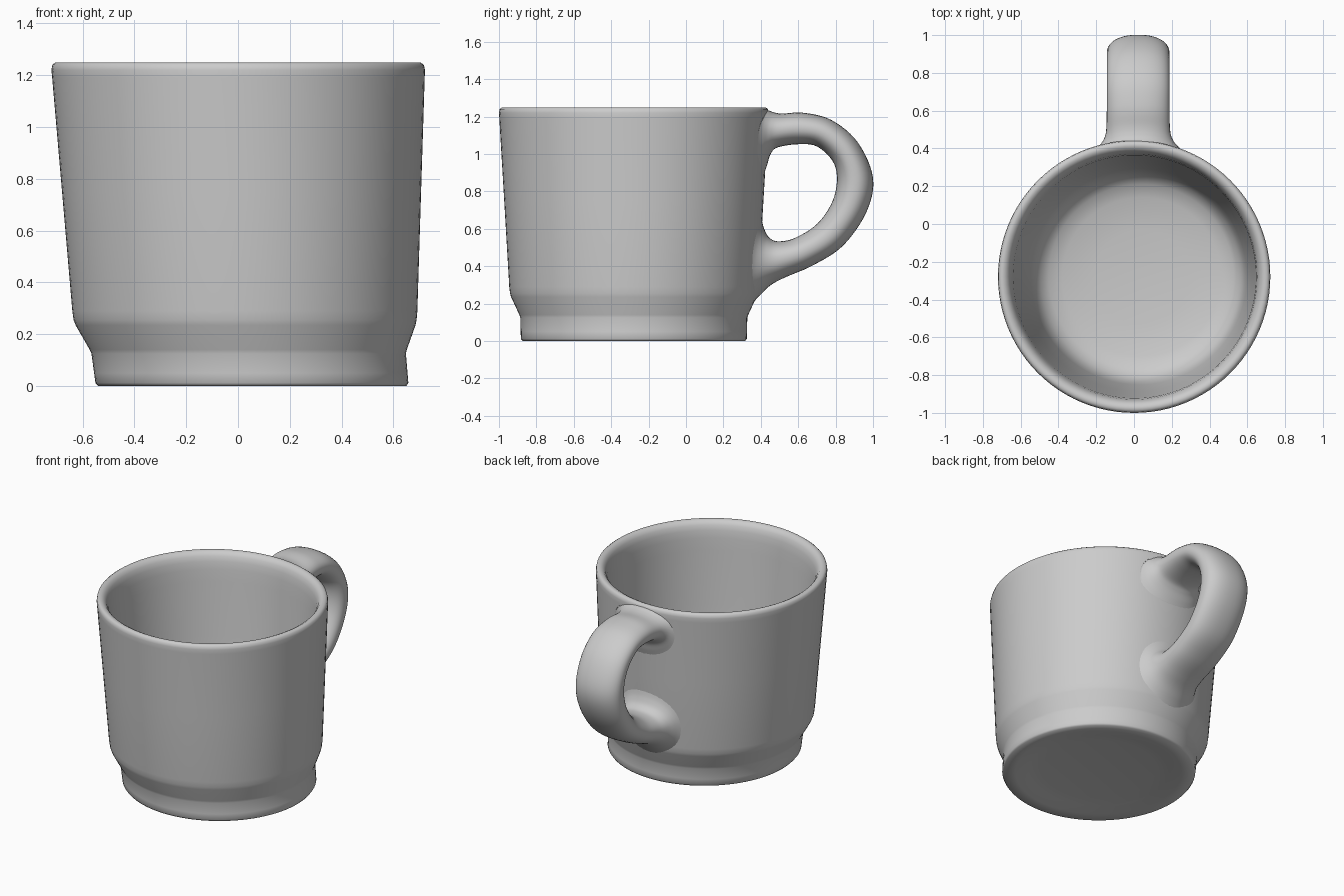
import bpy, bmesh, math

if "Cube" in bpy.data.objects:
    bpy.data.objects.remove(bpy.data.objects["Cube"])

CY = -0.279         # cup axis in y
TOP = 1.25


def lean(z):
    # the cup leans slightly sideways: the foot sits a little to +x
    if z > 0.25:
        return 0.0275 * (TOP - z)
    return 0.0275 + 0.11 * (0.25 - z)


def make_object(name, rings):
    # skin a list of rings (one-point rings become fan centres)
    bm = bmesh.new()
    vs = [[bm.verts.new(p) for p in ring] for ring in rings]
    for a, b in zip(vs, vs[1:]):
        n = max(len(a), len(b))
        for i in range(n):
            j = (i + 1) % n
            quad = [a[i % len(a)], a[j % len(a)], b[j % len(b)], b[i % len(b)]]
            bm.faces.new(list(dict.fromkeys(quad)))
    bmesh.ops.recalc_face_normals(bm, faces=bm.faces)
    mesh = bpy.data.meshes.new(name)
    bm.to_mesh(mesh)
    bm.free()
    obj = bpy.data.objects.new(name, mesh)
    bpy.context.collection.objects.link(obj)
    bpy.ops.object.select_all(action='DESELECT')
    bpy.context.view_layer.objects.active = obj
    obj.select_set(True)
    bpy.ops.object.shade_smooth_by_angle(angle=math.radians(60))
    return obj


# Cup body: outside wall with stepped foot, rounded rim, hollow inside
outer = [(0.595, 0.0), (0.604, 0.012), (0.605, 0.05), (0.607, 0.125),
         (0.612, 0.14), (0.656, 0.235), (0.662, 0.255), (0.666, 0.29),
         (0.693, 0.75), (0.719, 1.19), (0.721, 1.22), (0.717, 1.24)]
profile = ([(0, 0.03), (0.36, 0.027), (0.44, 0.018), (0.52, 0.003)] + outer +
           [(0.705, 1.249), (0.69, 1.249), (0.674, 1.241), (0.66, 1.222),
            (0.65, 1.19), (0.643, 1.14), (0.637, 1.06), (0.607, 0.7),
            (0.572, 0.32), (0.556, 0.24), (0.53, 0.185), (0.49, 0.152),
            (0.42, 0.13), (0.25, 0.112), (0, 0.106)])
SEG = 96


def circle(r, z):
    if r == 0:
        return [(lean(z), CY, z)]
    return [(lean(z) + r * math.cos(2 * math.pi * i / SEG),
             CY + r * math.sin(2 * math.pi * i / SEG), z) for i in range(SEG)]


make_object("cup_body", [circle(r, z) for r, z in profile])


def wall_y(x, z):
    # y of the outside wall behind the cup at offset x, height z
    r = outer[-1][0]
    for (r0, z0), (r1, z1) in zip(outer, outer[1:]):
        if z <= z1:
            r = r0 + (r1 - r0) * (z - z0) / (z1 - z0)
            break
    return CY + math.sqrt(r * r - x * x)


# Handle stations: outer y, z, inner y, z, half width, wall-following weight
W = 0.166
stations = [
    (0.43, 1.236, 0.42, 0.90, 0.25, 1), (0.447, 1.231, 0.435, 0.945, 0.213, 1),
    (0.475, 1.221, 0.453, 1.0, 0.184, 0.8),
    (0.52, 1.216, 0.49, 1.035, 0.169, 0.4), (0.63, 1.22, 0.60, 1.052, W, 0),
    (0.78, 1.18, 0.70, 1.04, W, 0), (0.92, 1.06, 0.785, 0.96, W, 0),
    (1.0, 0.87, 0.807, 0.86, W, 0), (0.965, 0.69, 0.78, 0.74, W, 0),
    (0.84, 0.51, 0.70, 0.625, W, 0), (0.68, 0.405, 0.58, 0.55, W, 0),
    (0.53, 0.34, 0.49, 0.533, 0.169, 0.4), (0.455, 0.3, 0.443, 0.555, 0.184, 0.8),
    (0.40, 0.25, 0.418, 0.60, 0.213, 1), (0.36, 0.205, 0.405, 0.65, 0.25, 1)]


def smooth_path(pts, steps=6):
    # Catmull-Rom interpolation through all stations
    p = [pts[0]] + pts + [pts[-1]]
    out = []
    for a, b, c, d in zip(p, p[1:], p[2:], p[3:]):
        for s in range(steps):
            t = s / steps
            out.append([0.5 * (2 * q + (r - o) * t +
                               (2 * o - 5 * q + 4 * r - u) * t * t +
                               (3 * q - o - 3 * r + u) * t ** 3)
                        for o, q, r, u in zip(a, b, c, d)])
    return out + [pts[-1]]


def soft(v):
    # slightly boxy ellipse
    return math.copysign(abs(v) ** 0.9, v)


def handle_ring(st, on_wall):
    oy, oz, iy, iz, hw, weight = st
    ring = []
    for i in range(40):
        a = 2 * math.pi * i / 40
        k = soft(math.cos(a))
        y, z = (oy + iy) / 2 + k * (oy - iy) / 2, (oz + iz) / 2 + k * (oz - iz) / 2
        x = hw * soft(math.sin(a))
        if on_wall:   # end rings lie just under the curved cup wall
            y = wall_y(x, z) - 0.006
        else:         # flares wrap around the wall
            y += max(weight, 0) * (wall_y(x, z) - wall_y(0, z))
        ring.append((0.022 + x, y, z))
    return ring


path = smooth_path(stations)
last = len(path) - 1
make_object("handle", [handle_ring(s, i in (0, last)) for i, s in enumerate(path)])
